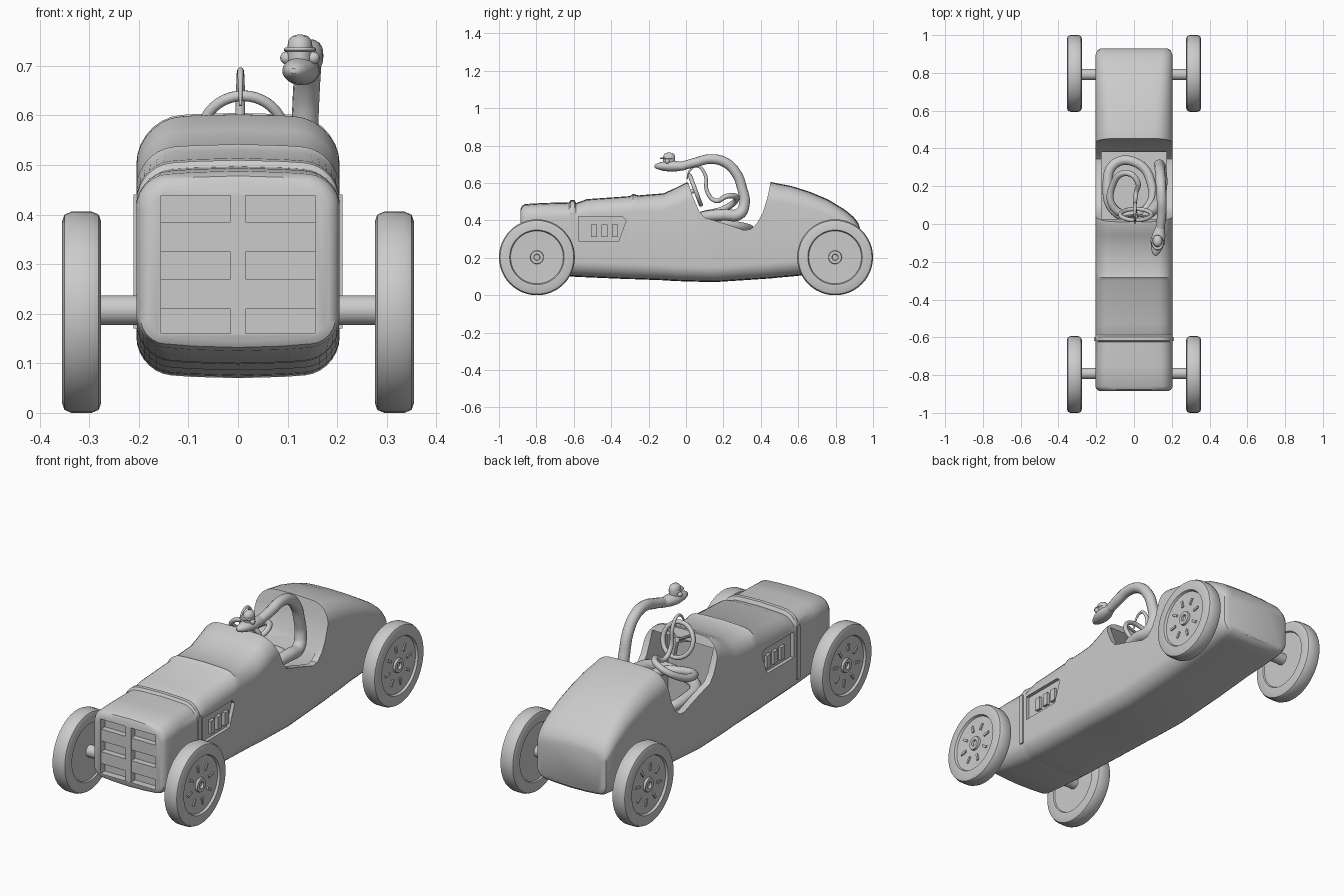
import bpy, bmesh
from math import sin, cos, pi, radians
from mathutils import Vector

if "Cube" in bpy.data.objects:
    bpy.data.objects.remove(bpy.data.objects["Cube"])


def loft(name, rings):
    """Closed skin through equal-sized rings of points, capped at both ends."""
    bm = bmesh.new()
    rows = [[bm.verts.new(p) for p in ring] for ring in rings]
    n = len(rows[0])
    for a, b in zip(rows, rows[1:]):
        for i in range(n):
            j = (i + 1) % n
            bm.faces.new((a[i], a[j], b[j], b[i]))
    bm.faces.new(rows[0])
    bm.faces.new(rows[-1])
    bmesh.ops.recalc_face_normals(bm, faces=bm.faces)
    me = bpy.data.meshes.new(name)
    bm.to_mesh(me)
    bm.free()
    ob = bpy.data.objects.new(name, me)
    bpy.context.collection.objects.link(ob)
    return ob


def prism(name, profile, x0, x1):
    return loft(name, [[(x, y, z) for y, z in profile] for x in (x0, x1)])


def box(name, x, y, z):
    return prism(name, [(y[0], z[0]), (y[1], z[0]), (y[1], z[1]), (y[0], z[1])], *x)


def rod(name, a, b, r, n=24):
    a, b = Vector(a), Vector(b)
    bpy.ops.mesh.primitive_cylinder_add(vertices=n, radius=r, depth=(b - a).length, location=(a + b) / 2)
    ob = bpy.context.object
    ob.name = name
    ob.rotation_euler = (b - a).to_track_quat('Z', 'Y').to_euler()
    return ob


def cut(ob, cutter):
    m = ob.modifiers.new("cut", 'BOOLEAN')
    m.operation, m.solver, m.object = 'DIFFERENCE', 'EXACT', cutter
    bpy.context.view_layer.objects.active = ob
    bpy.ops.object.modifier_apply(modifier=m.name)
    bpy.data.objects.remove(cutter)


def section(y, zb, zt, w, rt, rb):
    """Rounded body cross-section with crowned top and bottom."""
    pts = []
    corners = [(w - rt, zt - rt, rt, 0), (-w + rt, zt - rt, rt, 90),
               (-w + rb, zb + rb, rb, 180), (w - rb, zb + rb, rb, 270)]
    for k, (cx, cz, r, a0) in enumerate(corners):
        arc = []
        for i in range(8):
            a = radians(a0 + 90 * i / 7)
            x, z = cx + r * cos(a), cz + r * sin(a)
            arc.append((x, y, z + (-.013 if k < 2 else .013) * (x / w) ** 2))
        pts += arc
        if k in (0, 2):  # crown points across the flat
            s = 1 if k == 0 else -1
            zc = zt if k == 0 else zb
            for f in (.45, 0, -.45):
                pts.append((s * f * w, y, zc - s * .013 * f * f))
    return pts


# Body shell: y, bottom, top, half width, top radius, bottom radius
W = .205
stations = [
    (-.885, .145, .46, .182, .045, .035), (-.877, .132, .478, .196, .055, .045),
    (-.86, .125, .488, W, .06, .06), (-.75, .112, .494, W, .065, .065),
    (-.625, .1, .497, W, .07, .07), (-.617, .1, .51, W, .07, .07),
    (-.597, .1, .51, W, .07, .07), (-.588, .098, .493, W, .07, .07),
    (-.53, .096, .514, W, .07, .07), (-.30, .086, .53, W, .075, .07),
    (-.283, .086, .542, W, .075, .07), (-.255, .085, .534, W, .075, .07),
    (-.12, .08, .545, W, .08, .07), (-.06, .076, .572, W, .085, .07),
    (0, .074, .602, W, .09, .07), (.15, .07, .605, W, .09, .07),
    (.455, .09, .605, W, .09, .07), (.49, .094, .598, W, .09, .07),
    (.56, .1, .585, W, .085, .07), (.66, .11, .554, W, .08, .07),
    (.76, .118, .512, W, .07, .065), (.85, .127, .457, W, .06, .06),
    (.895, .132, .42, .203, .055, .055), (.92, .142, .388, .194, .045, .045),
    (.93, .155, .36, .175, .03, .03)]
body = loft("body", [section(*s) for s in stations])

# Cockpit: side dip right across, then the hollow inside
cut(body, prism("dip_cutter", [(.005, .62), (.035, .53), (.07, .45), (.10, .415), (.2, .385), (.31, .348),
    (.345, .352), (.38, .385), (.41, .44), (.435, .52), (.456, .62), (.456, .8), (.005, .8)], -.4, .4))
cut(body, prism("well_cutter", [(-.1, .15), (.38, .15), (.38, .7), (.05, .7), (.03, .56), (-.1, .5)], -.172, .172))

# Radiator opening and bars
cut(body, box("grille_cutter", (-.155, .155), (-.95, -.85), (.16, .438)))
box("grille_upright", (-.015, .015), (-.884, -.845), (.155, .441))
for i, z in enumerate((.21, .325)):
    box("grille_bar_%d" % i, (-.157, .157), (-.881, -.845), (z, z + .06))

# Side panels, louvres and bonnet straps
for s, side in ((1, "right"), (-1, "left")):
    cut(body, prism("panel_cutter", [(-.575, .29), (-.36, .29), (-.32, .4), (-.34, .42), (-.575, .42)],
                    s * .188, s * .3))
    for i in range(3):
        y = -.508 + i * .056
        box("louvre_%s_%d" % (side, i), (s * .18, s * .203), (y, y + .032), (.312, .378))
    box("strap_" + side, (s * .19, s * .211), (-.62, -.597), (.17, .44))

# Wheels: radius and x along the lathe profile
tyre = [(.13, .283), (.142, .283), (.146, .276), (.183, .276), (.197, .281), (.203, .295), (.203, .336),
        (.197, .35), (.183, .355), (.146, .355), (.141, .344), (.036, .342), (.034, .353),
        (.017, .353), (.015, .343), (.004, .343)]
for end, yc in (("front", -.797), ("rear", .797)):
    rod("axle_" + end, (-.3, yc * .993, .207), (.3, yc * .993, .207), .03)
    for s, side in ((1, "right"), (-1, "left")):
        loft("wheel_%s_%s" % (end, side), [[(s * x, yc + r * cos(2 * pi * i / 48), .203 + r * sin(2 * pi * i / 48))
             for i in range(48)] for r, x in tyre])
        for i in range(8):
            a = 2 * pi * i / 8 + .2
            prof = []
            for r, t in ((.07, -.006), (.105, -.006), (.105, .006), (.07, .006)):
                prof.append((yc + r * cos(a) - t * sin(a), .203 + r * sin(a) + t * cos(a)))
            prism("wheel_rib_%s_%s_%d" % (end, side, i), prof, s * .338, s * .349)

# Steering wheel
c = Vector((.01, .05, .562))
tilt = -1.21
bpy.ops.mesh.primitive_torus_add(location=c, rotation=(tilt, 0, 0), major_radius=.083, minor_radius=.011,
                                 major_segments=40, minor_segments=12)
bpy.context.object.name = "steering_wheel"
axis = Vector((0, -sin(tilt), cos(tilt)))
up = Vector((0, -cos(tilt), -sin(tilt)))
rod("steering_column", c + axis * .008, c - axis * .16, .012, 16)
for i in range(3):
    a = 2 * pi * i / 3 - pi / 2
    rod("spoke_%d" % i, c, c + (Vector((1, 0, 0)) * cos(a) + up * sin(a)) * .083, .007, 10)

# Snake: tail hooked over the steering wheel, coils on the seat, raised neck (x, y, z, radius)
path = [(.005, .005, .62, .003), (.005, .02, .665, .005), (.005, .06, .69, .007), (.005, .1, .65, .009),
        (.005, .115, .55, .011), (.01, .16, .505, .012), (.02, .22, .53, .014), (-.04, .27, .52, .016),
        (-.115, .2, .46, .018), (-.11, .09, .43, .02), (-.02, .05, .41, .021), (.08, .1, .4, .022),
        (.09, .22, .38, .024), (.02, .32, .36, .025), (-.1, .32, .35, .026), (-.14, .2, .36, .027),
        (-.1, .07, .37, .028), (.03, .04, .39, .029), (.12, .1, .42, .03), (.145, .2, .43, .031),
        (.142, .285, .435, .031), (.135, .312, .49, .029), (.135, .3, .57, .027), (.138, .27, .65, .027),
        (.142, .21, .71, .027), (.146, .13, .728, .026), (.146, .05, .71, .025), (.14, -.02, .692, .023)]
cu = bpy.data.curves.new("snake_body", 'CURVE')
cu.dimensions, cu.bevel_depth, cu.bevel_resolution, cu.use_fill_caps = '3D', 1, 5, True
cu.resolution_u = 8
sp = cu.splines.new('BEZIER')
sp.bezier_points.add(len(path) - 1)
for p, (x, y, z, r) in zip(sp.bezier_points, path):
    p.co, p.radius = (x, y, z), r
    p.handle_left_type = p.handle_right_type = 'AUTO'
snake = bpy.data.objects.new("snake_body", cu)
bpy.context.collection.objects.link(snake)
bpy.ops.object.select_all(action='DESELECT')
snake.select_set(True)
bpy.context.view_layer.objects.active = snake
bpy.ops.object.convert(target='MESH')

# Snake head: y, half width, half height along the snout
head_sections = [(.085, .02, .02), (.06, .026, .024), (.03, .034, .028), (0, .037, .029),
                 (-.035, .032, .025), (-.06, .024, .019), (-.078, .014, .012), (-.084, .005, .005)]
head = loft("snake_head", [[(w * cos(2 * pi * i / 24), y, h * sin(2 * pi * i / 24)) for i in range(24)]
                           for y, w, h in head_sections])
head.location, head.rotation_euler = (.127, -.085, .69), (0, 0, -.18)
for s, side in ((1, "right"), (-1, "left")):
    bpy.ops.mesh.primitive_uv_sphere_add(segments=16, ring_count=10, radius=.013,
                                         location=(.125 + s * .027, -.095 - s * .005, .716))
    bpy.context.object.name = "eye_" + side

# Small cap on the head
loft("cap", [[(.125 + r * cos(2 * pi * i / 24), -.09 + 1.25 * r * sin(2 * pi * i / 24), z) for i in range(24)]
             for r, z in ((.025, .708), (.026, .735), (.023, .752), (.016, .76), (.005, .763))])
loft("cap_brim", [[(.125 + r * cos(2 * pi * i / 24), -.1 + 1.2 * r * sin(2 * pi * i / 24), z) for i in range(24)]
                  for r, z in ((.03, .728), (.033, .732), (.03, .737))])

# Smooth shading with crisp edges
bpy.ops.object.select_all(action='SELECT')
bpy.ops.object.shade_smooth_by_angle(angle=radians(35))
